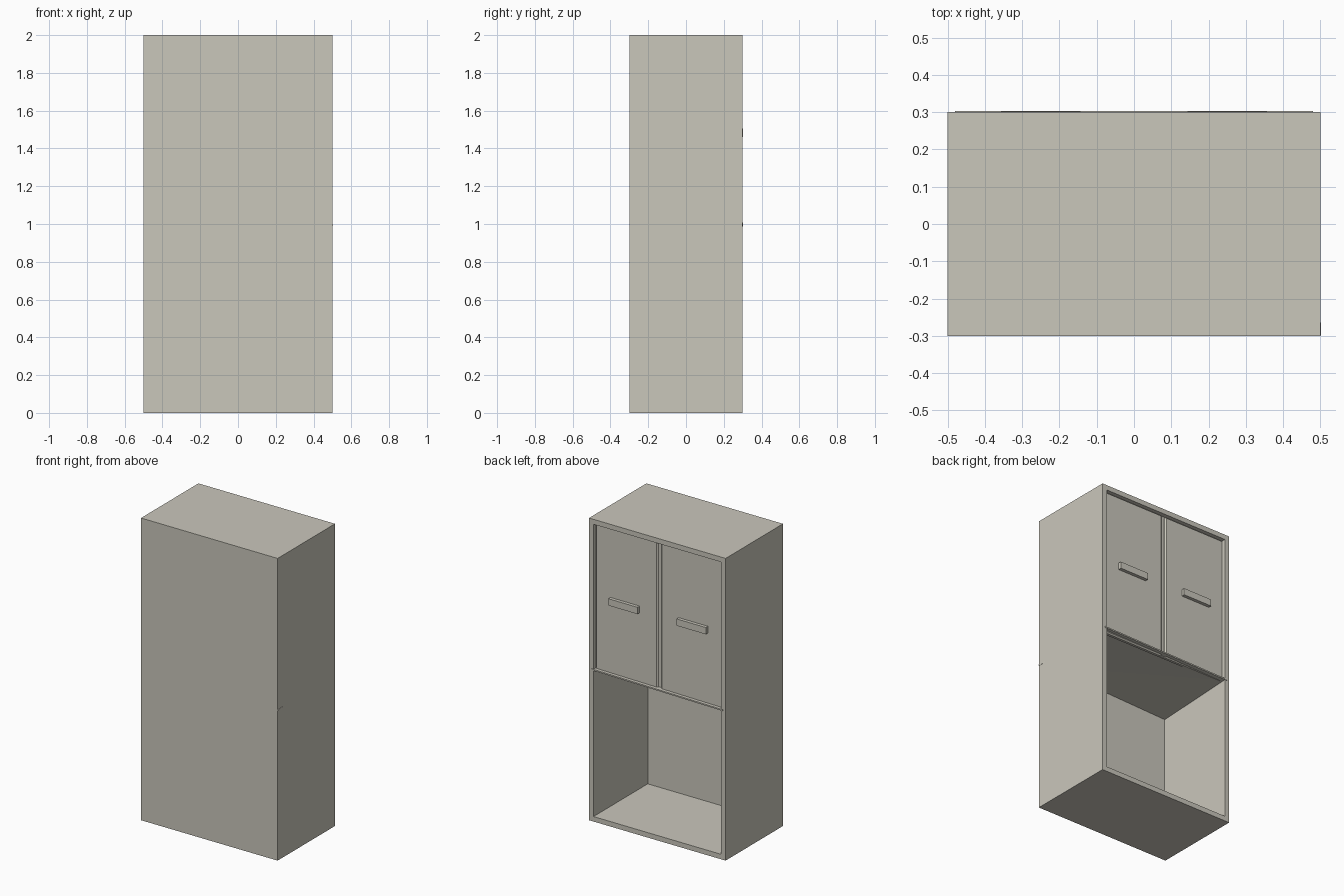
import bpy, bmesh

if "Cube" in bpy.data.objects:
    bpy.data.objects.remove(bpy.data.objects["Cube"])

W, D, H, T = 0.5, 0.3, 2.0, 0.033     # half width, half depth, height, wall thickness

mat = bpy.data.materials.new("warm_grey_paint")
mat.diffuse_color = (0.59, 0.57, 0.50, 1)
mat.use_nodes = True
mat.node_tree.nodes["Principled BSDF"].inputs["Base Color"].default_value = mat.diffuse_color


def finish(name, bm):
    bmesh.ops.recalc_face_normals(bm, faces=bm.faces[:])
    me = bpy.data.meshes.new(name)
    bm.to_mesh(me)
    bm.free()
    me.materials.append(mat)
    ob = bpy.data.objects.new(name, me)
    bpy.context.scene.collection.objects.link(ob)
    return ob


def box(name, lo, hi, bevel=0):
    bm = bmesh.new()
    bmesh.ops.create_cube(bm, size=1)
    for v in bm.verts:
        v.co = [(l + h) / 2 + c * (h - l) for l, h, c in zip(lo, hi, v.co)]
    if bevel:
        bmesh.ops.bevel(bm, geom=bm.edges[:], offset=bevel, segments=1, affect='EDGES')
    return finish(name, bm)


# Cabinet shell: a box whose rear face is inset and pushed inwards
bm = bmesh.new()
bmesh.ops.create_cube(bm, size=1)
for v in bm.verts:
    v.co = (v.co.x * 2 * W, v.co.y * 2 * D, (v.co.z + 0.5) * H)
rear = max(bm.faces, key=lambda f: f.calc_center_median().y)
bmesh.ops.inset_region(bm, faces=[rear], thickness=T, use_even_offset=True)
res = bmesh.ops.extrude_discrete_faces(bm, faces=[rear])
for v in res["faces"][0].verts:
    v.co.y = -D + T
finish("cabinet_shell", bm)

# Thin shelf, slightly warped, with one corner poking through the side
bm = bmesh.new()
corners = [(0.48, 0.303, 1.0), (-0.48, 0.303, 0.986),
           (-0.48, -0.28, 0.957), (0.502, -0.299, 0.99)]
low = [bm.verts.new(c) for c in corners]
top = [bm.verts.new((x, y, z + 0.009)) for x, y, z in corners]
for a, b, c in ((1, 2, 3), (1, 3, 0)):
    bm.faces.new((low[a], low[b], low[c]))
    bm.faces.new((top[c], top[b], top[a]))
for i in range(4):
    j = (i + 1) % 4
    bm.faces.new((low[i], low[j], top[j], top[i]))
finish("middle_shelf", bm)

# Recessed backing behind the seam between the doors
box("door_backing", (-W + T, 0.255, 0.985), (W - T, 0.268, H - T))

# Pair of doors with chamfered edges, and a bar handle on each
for side, s in (("left", -1), ("right", 1)):
    x0, x1 = sorted((s * 0.012, s * (W - T)))
    box(side + "_door", (x0, 0.258, 0.985), (x1, 0.280, H - T), 0.008)
    box(side + "_handle", (s * 0.25 - 0.107, 0.275, 1.46),
        (s * 0.25 + 0.107, 0.302, 1.505))
